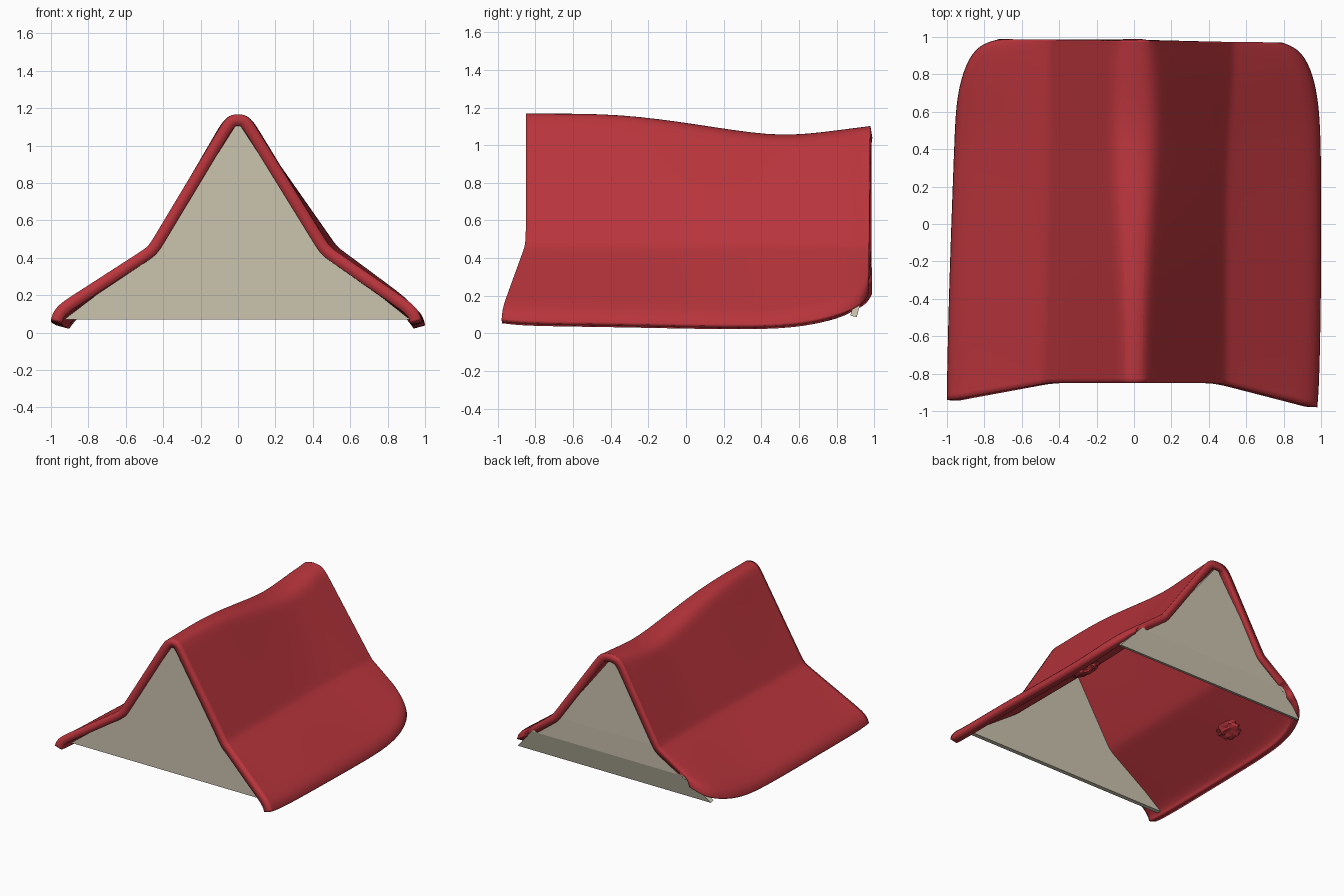
import bpy, bmesh, math, random
from mathutils import Vector

if "Cube" in bpy.data.objects:
    bpy.data.objects.remove(bpy.data.objects["Cube"])

random.seed(4)


def material(name, color):
    m = bpy.data.materials.new(name)
    m.diffuse_color = color
    m.use_nodes = True
    m.node_tree.nodes["Principled BSDF"].inputs["Base Color"].default_value = m.diffuse_color
    return m


RED = material("red_roof", (0.48, 0.035, 0.045, 1))
CREAM = material("cream_wall", (0.60, 0.55, 0.43, 1))


def make_object(name, verts, faces, mat):
    me = bpy.data.meshes.new(name)
    me.from_pydata(verts, [], faces)
    me.update()
    me.materials.append(mat)
    ob = bpy.data.objects.new(name, me)
    bpy.context.collection.objects.link(ob)
    return ob


def grid_faces(rows, cols):
    return [(j * cols + i, j * cols + i + 1, (j + 1) * cols + i + 1, (j + 1) * cols + i)
            for j in range(rows - 1) for i in range(cols - 1)]


def smooth(ob, angle=35):
    bpy.ops.object.select_all(action='DESELECT')
    ob.select_set(True)
    bpy.context.view_layer.objects.active = ob
    bpy.ops.object.shade_smooth_by_angle(angle=math.radians(angle))


# Roof sections: y, ridge z, ridge half width, left/right knee x, left/right eave x, eave z
SECTIONS = [
    (-0.85, 1.17, 0.08, 0.48, 0.49, 1.00, 0.98, 0.070),
    (-0.75, 1.17, 0.08, 0.48, 0.49, 1.00, 0.99, 0.055),
    (-0.35, 1.17, 0.09, 0.47, 0.49, 0.99, 1.00, 0.050),
    (0.05, 1.115, 0.11, 0.46, 0.49, 0.975, 1.00, 0.040),
    (0.45, 1.05, 0.13, 0.45, 0.50, 0.96, 1.00, 0.035),
    (0.68, 1.065, 0.13, 0.45, 0.52, 0.95, 0.985, 0.060),
    (0.85, 1.088, 0.12, 0.45, 0.53, 0.90, 0.945, 0.105),
    (0.95, 1.10, 0.11, 0.45, 0.53, 0.83, 0.88, 0.150),
    (0.98, 1.105, 0.11, 0.45, 0.53, 0.72, 0.79, 0.210),
]


def half_section(zr, w, knee, eave, ze):
    """Points from beside the ridge down to the eave tip."""
    kz, sz = 0.46, ze + 0.09
    sx = eave - 0.055
    pts = [(w * 0.6, zr - 0.008), (w, zr - 0.045)]
    for t in (0.1, 0.5, 0.93):
        pts.append((w + (knee - w) * t, zr - 0.045 + (kz - zr + 0.045) * t))
    pts.append((knee, kz))
    for t in (0.1, 0.5, 0.85, 1.0):
        pts.append((knee + (sx - knee) * t, kz + (sz - kz) * t))
    pts.append((eave - 0.012, ze + 0.045))
    pts.append((eave, ze))
    return pts


# Sagging roof shell with flared front corners and rounded back corners
verts = []
for y, zr, w, kl, kr, el, er, ze in SECTIONS:
    left = [(-x, z) for x, z in half_section(zr, w, kl, el, ze)]
    right = half_section(zr, w, kr, er, ze)
    row = left[::-1] + [(0, zr)] + right
    for x, z in row:
        flare = max(0, abs(x) - 0.46) * (0.17 if x < 0 else 0.25)
        yy = y - flare * min(1, max(0, (0.1 - y) / 0.95))
        if y > 0.8:
            yy += -0.012 * x
        verts.append((x, yy, z))
cols = len(row)
roof = make_object("roof", verts, grid_faces(len(SECTIONS), cols), RED)
sub = roof.modifiers.new("soften", 'SUBSURF')
sub.levels = sub.render_levels = 2
sub.boundary_smooth = 'PRESERVE_CORNERS'
sol = roof.modifiers.new("thickness", 'SOLIDIFY')
sol.thickness = 0.062
sol.offset = -1
smooth(roof)


# Gable walls built as rows from the peak down: z, left x, right x, y
def gable(name, rows, offset):
    v = [p for z, xl, xr, y in rows for p in ((xl, y, z), (xr, y, z))]
    ob = make_object(name, v, grid_faces(len(rows), 2), CREAM)
    m = ob.modifiers.new("thickness", 'SOLIDIFY')
    m.thickness = 0.035
    m.offset = offset
    return ob


gable("front_wall", [(1.12, -0.005, 0.005, -0.815), (0.45, -0.43, 0.44, -0.815),
                     (0.07, -0.93, 0.92, -0.815)], 0)
gable("back_wall", [(1.05, -0.01, 0.01, 0.945), (0.45, -0.41, 0.48, 0.945),
                    (0.27, -0.66, 0.73, 0.94), (0.09, -0.86, 0.89, 0.89)], 0)


# Crumpled lumps under the lower slopes
def lump(name, x, y, z, tilt):
    bm = bmesh.new()
    bmesh.ops.create_icosphere(bm, subdivisions=3, radius=1)
    for v in bm.verts:
        v.co *= random.uniform(0.8, 1.1)
        v.co = Vector((v.co.x * 0.085, v.co.y * 0.13, v.co.z * 0.04))
    me = bpy.data.meshes.new(name)
    bm.to_mesh(me)
    bm.free()
    me.materials.append(RED)
    ob = bpy.data.objects.new(name, me)
    ob.location = (x, y, z)
    ob.rotation_euler = (0, tilt, 0)
    bpy.context.collection.objects.link(ob)


for side, label in ((-1, "left"), (1, "right")):
    lump(label + "_lump", side * 0.70, 0.28, 0.22, side * math.radians(35))
